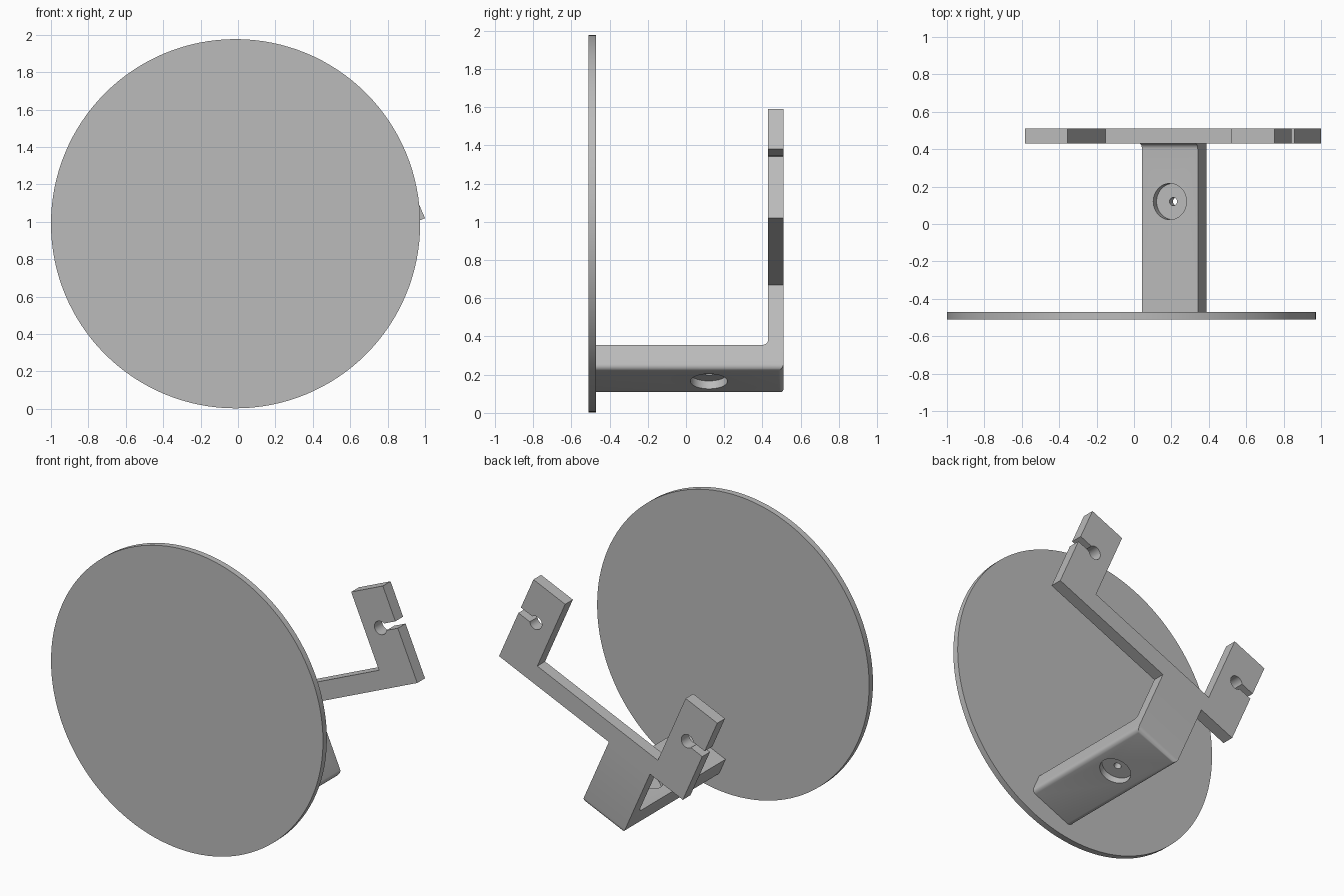
import bpy, bmesh
from math import radians, pi, sin, cos
from mathutils import Matrix

if "Cube" in bpy.data.objects:
    bpy.data.objects.remove(bpy.data.objects["Cube"])

grey = bpy.data.materials.new("plain_grey")
grey.use_nodes = True
grey.diffuse_color = (0.5, 0.5, 0.5, 1)
grey.node_tree.nodes["Principled BSDF"].inputs["Base Color"].default_value = (0.5, 0.5, 0.5, 1)

# The bracket is drawn upright, then tilted about the y axis into place
TILT = Matrix.Translation((0.333, 0, 0.727)) @ Matrix.Rotation(radians(-23.7), 4, 'Y')
HALF, FORK_W, FORK_H, BAR = 0.7285, 0.251, 0.622, 0.12
BACK, FRONT = 0.51, 0.43
LOW, ARM_TOP = -0.48, -0.343
SIDE_A, SIDE_B = -0.468, -0.142


def arc(cx, cy, r, a0, a1, n):
    steps = [radians(a0 + (a1 - a0) * i / n) for i in range(n + 1)]
    return [(cx + r * cos(a), cy + r * sin(a)) for a in steps]


def prism(name, points, offset, bevel_rule=None):
    """Extrude a closed 3D outline along offset, then round the chosen edges."""
    bm = bmesh.new()
    face = bm.faces.new([bm.verts.new(p) for p in points])
    moved = bmesh.ops.extrude_face_region(bm, geom=[face])["geom"]
    bmesh.ops.translate(bm, vec=offset, verts=[v for v in moved if isinstance(v, bmesh.types.BMVert)])
    bmesh.ops.recalc_face_normals(bm, faces=bm.faces)
    if bevel_rule:
        bmesh.ops.bevel(bm, geom=[e for e in bm.edges if bevel_rule(e)], offset=0.028,
                        segments=5, profile=0.5, affect='EDGES')
    mesh = bpy.data.meshes.new(name)
    bm.to_mesh(mesh)
    bm.free()
    obj = bpy.data.objects.new(name, mesh)
    bpy.context.collection.objects.link(obj)
    return obj


def finish(obj):
    obj.data.materials.clear()
    obj.data.materials.append(grey)
    bpy.ops.object.select_all(action='DESELECT')
    obj.select_set(True)
    bpy.context.view_layer.objects.active = obj
    bpy.ops.object.shade_smooth_by_angle(angle=radians(30))


def drill(obj, radius, z0, z1):
    """Cut a vertical hole in the arm between two heights."""
    bpy.ops.mesh.primitive_cylinder_add(vertices=48, radius=radius, depth=z1 - z0,
                                        location=((SIDE_A + SIDE_B) / 2, 0.12, (z0 + z1) / 2))
    cutter = bpy.context.object
    cutter.hide_render = True
    mod = obj.modifiers.new("hole", 'BOOLEAN')
    mod.operation, mod.solver, mod.object = 'DIFFERENCE', 'EXACT', cutter
    bpy.context.view_layer.objects.active = obj
    bpy.ops.object.modifier_apply(modifier=mod.name)
    bpy.data.objects.remove(cutter)


# Round front disc
bpy.ops.mesh.primitive_cylinder_add(vertices=128, radius=0.987, depth=0.04,
                                    location=(-0.013, -0.49, 0.99), rotation=(pi / 2, 0, 0))
disc = bpy.context.object
disc.name = "front_disc"
finish(disc)

# Forked plate: two prongs with keyhole slots, joined by a bar
slot, slot_z, hole_r = 0.022, 0.373, 0.044
half = [(HALF, 0), (HALF, slot_z - slot)]
half += arc(HALF - 0.128, slot_z, hole_r, -30, -330, 24)
half += [(HALF, slot_z + slot), (HALF, FORK_H), (HALF - FORK_W, FORK_H), (HALF - FORK_W, BAR)]
outline = half + [(-x, z) for x, z in reversed(half)]
fork = prism("forked_plate", [(x, FRONT, z) for x, z in outline], (0, BACK - FRONT, 0))
fork.matrix_world = TILT
finish(fork)


# Angled arm: upright tab and horizontal arm with a rounded inner corner
def bottom_edge(edge):
    a, b = (v.co for v in edge.verts)
    low = max(a.z, b.z) < LOW + 0.001
    return low and (abs(a.y - b.y) > 0.5 or min(a.y, b.y) > BACK - 0.001)


r = 0.03
side = [(-0.47, LOW), (BACK, LOW), (BACK, 0), (FRONT, 0)]
side += arc(FRONT - r, ARM_TOP + r, r, 0, -90, 8) + [(-0.47, ARM_TOP)]
arm = prism("angled_arm", [(SIDE_A, y, z) for y, z in side], (SIDE_B - SIDE_A, 0, 0), bottom_edge)

# Screw hole with a wide recess on each face
drill(arm, 0.022, LOW - 0.1, ARM_TOP + 0.1)
drill(arm, 0.097, LOW - 0.1, LOW + 0.045)
drill(arm, 0.097, ARM_TOP - 0.045, ARM_TOP + 0.1)
arm.matrix_world = TILT
finish(arm)
